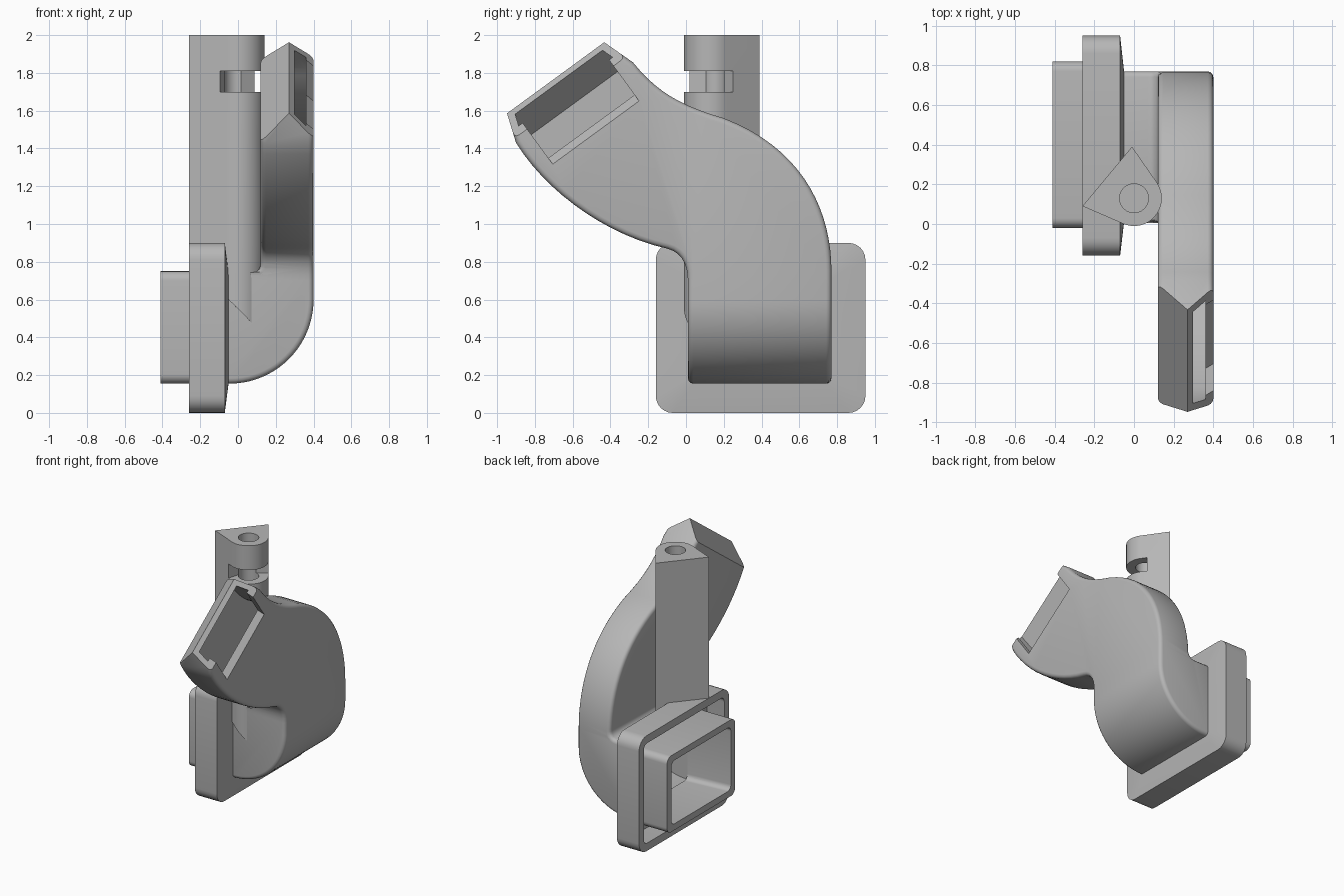
import bpy, bmesh, math
from mathutils import Vector
from mathutils.geometry import interpolate_bezier

cube = bpy.data.objects.get("Cube")
if cube:
    bpy.data.objects.remove(cube, do_unlink=True)

grey = bpy.data.materials.new("plain_grey")
grey.use_nodes = True
grey.diffuse_color = (0.47, 0.47, 0.47, 1)
grey.node_tree.nodes["Principled BSDF"].inputs["Base Color"].default_value = (0.47, 0.47, 0.47, 1)

helpers = []


def loft(name, loops, helper=False):
    """Closed solid skinned through loops of equal length."""
    bm = bmesh.new()
    rings = [[bm.verts.new(p) for p in loop] for loop in loops]
    n = len(rings[0])
    for a, b in zip(rings, rings[1:]):
        for i in range(n):
            j = (i + 1) % n
            bm.faces.new((a[i], a[j], b[j], b[i]))
    bm.faces.new(rings[0])
    bm.faces.new(rings[-1])
    bmesh.ops.recalc_face_normals(bm, faces=bm.faces)
    mesh = bpy.data.meshes.new(name)
    bm.to_mesh(mesh)
    bm.free()
    mesh.materials.append(grey)
    obj = bpy.data.objects.new(name, mesh)
    bpy.context.scene.collection.objects.link(obj)
    if helper:
        obj.hide_render = True
        helpers.append(obj)
    return obj


def bake(obj):
    bpy.context.view_layer.update()
    ev = obj.evaluated_get(bpy.context.evaluated_depsgraph_get())
    mesh = bpy.data.meshes.new_from_object(ev)
    obj.modifiers.clear()
    obj.data = mesh


def combine(obj, other, operation="DIFFERENCE"):
    mod = obj.modifiers.new("combine", "BOOLEAN")
    mod.operation = operation
    mod.solver = "EXACT"
    mod.object = other
    bake(obj)


def along_x(pts, x):
    return [(x, p[0], p[1]) for p in pts]


def along_y(pts, y):
    return [(p[0], y, p[1]) for p in pts]


def along_z(pts, z):
    return [(p[0], p[1], z) for p in pts]


def arc(cx, cy, r, a0, a1, n):
    angles = [math.radians(a0 + (a1 - a0) * i / n) for i in range(n + 1)]
    return [(cx + r * math.cos(a), cy + r * math.sin(a)) for a in angles]


def rounded(x, y0, y1, z0, z1, r):
    pts = []
    corners = ((y1 - r, z1 - r), (y0 + r, z1 - r), (y0 + r, z0 + r), (y1 - r, z0 + r))
    for i, (cy, cz) in enumerate(corners):
        pts += arc(cy, cz, r, 90 * i, 90 * i + 90, 6)
    return along_x(pts, x)


def bezier(a, b, c, d, n):
    return [tuple(p[:2]) for p in interpolate_bezier(*(Vector((*q, 0)) for q in (a, b, c, d)), n)]


def inset(pts, d):
    out = []
    for i, p in enumerate(pts):
        p = Vector(p)
        e1 = (p - Vector(pts[i - 1])).normalized()
        e2 = (Vector(pts[(i + 1) % len(pts)]) - p).normalized()
        n1, n2 = Vector((-e1.y, e1.x)), Vector((-e2.y, e2.x))
        out.append(tuple(p + (n1 + n2) * d / (1 + n1.dot(n2))))
    return out


# Side outline of the duct (y, z)
side = [(0.01, 0.05), (0.77, 0.05)]
side += bezier((0.77, 0.75), (0.77, 1.07), (0.62, 1.40), (0.2, 1.56), 18)
side += bezier((0.2, 1.56), (0.0, 1.62), (-0.14, 1.68), (-0.28, 1.855), 12)[1:]
side += [(-0.467, 1.986), (-0.96, 1.626)]
side += bezier((-0.9, 1.43), (-0.74, 1.17), (-0.42, 0.94), (-0.1, 0.87), 14)
side += bezier((-0.1, 0.87), (-0.02, 0.85), (0.01, 0.78), (0.01, 0.7), 8)[1:]


def elbow(t, x0):
    """Front outline of the duct (x, z), thinned by t."""
    pts = [(x0, 0.155 + t)] + arc(-0.045, 0.6, 0.445 - t, -90, 0, 20)
    pts += [(0.4 - t, 2.2), (0.12 + t, 2.2)]
    pts += arc(0.07 + t, 0.79 - t, 0.05, 0, -90, 5)
    return pts + [(x0, 0.74 - t)]


def duct_solid(name, t, x0, helper=False):
    outline = inset(side, t) if t else side
    body = loft(name, [along_x(outline, -0.3), along_x(outline, 0.6)], helper)
    bend = loft("bend", [along_y(elbow(t, x0), -1.2), along_y(elbow(t, x0), 1.2)], True)
    combine(body, bend, "INTERSECT")
    return body


def nozzle_cutter(pts, u0, u1):
    """Prism across the nozzle: pts are (x, distance along flow)."""
    def place(x, s, u):
        return (x, 0.807 * u - 0.59 * s, 0.59 * u + 0.807 * s)
    return loft("nozzle_cutter", [[place(x, s, u) for x, s in pts] for u in (u0, u1)], True)


# Hollow inside of the duct, with the slanted deflector at its end
cavity = duct_solid("cavity", 0.04, -0.06, True)
combine(cavity, nozzle_cutter([(0.05, 1.563), (0.4, 1.913), (0.4, 2.1), (0.05, 2.1)], -0.2, 1.1))
inlet = loft("inlet", [rounded(-0.45, 0.03, 0.77, 0.205, 0.7, 0.04),
                       rounded(-0.04, 0.055, 0.725, 0.2, 0.695, 0.04)], True)

# Curved duct with softened edges and a side outlet
duct = duct_solid("duct", 0, -0.1)
bevel = duct.modifiers.new("soft_edges", "BEVEL")
bevel.width = 0.028
bevel.segments = 3
bevel.limit_method = "ANGLE"
bevel.angle_limit = math.radians(50)
bevel.use_clamp_overlap = False
bake(duct)
combine(duct, nozzle_cutter([(0.05, 1.62), (0.27, 1.84), (0.45, 1.66), (0.45, 2.1), (0.05, 2.1)], -0.2, 1.1))
combine(duct, cavity)
combine(duct, inlet)
combine(duct, nozzle_cutter([(0.33, 1.55), (0.44, 1.44), (0.44, 2.1), (0.33, 2.1)], 0.208, 0.774))

# Mounting flange with a recess behind
flange = loft("flange", [rounded(-0.26, -0.16, 0.95, 0, 0.9, 0.09),
                         rounded(-0.07, -0.16, 0.95, 0, 0.9, 0.09),
                         rounded(-0.05, 0.01, 0.77, 0.155, 0.74, 0.03)])
recess = loft("recess", [rounded(-0.3, -0.1, 0.89, 0.06, 0.84, 0.04),
                         rounded(-0.11, -0.1, 0.89, 0.06, 0.84, 0.04)], True)
combine(flange, recess)
combine(flange, inlet)

# Inlet tube
tube = loft("inlet_tube", [rounded(x, -0.02, 0.82, 0.155, 0.75, 0.05) for x in (-0.41, -0.09)])
combine(tube, inlet)

# Upright post with a slanted foot, screw hole and nut slot
foot = [(-0.26, 0.09)] + arc(0, 0.13, 0.14, 246.5, 394.8, 24) + [(-0.01, 0.39)]
post = loft("post", [[(x, y, 0.55 - x) for x, y in foot], along_z(foot, 2.0)])
hole = arc(0, 0.13, 0.073, 0, 345, 23)
slot = [(-0.115, -0.045), (-0.054, 0.155), (0.133, 0.279), (0.3, 0.1), (0.1, -0.15)]
for name, pts, z0, z1 in (("hole", hole, 1.3, 2.1), ("slot", slot, 1.7, 1.81)):
    combine(post, loft(name, [along_z(pts, z0), along_z(pts, z1)], True))
for cutter in (recess, cavity, inlet):
    combine(post, cutter)

for obj in helpers:
    bpy.data.objects.remove(obj, do_unlink=True)

# Smooth curved faces, keep crisp edges
bpy.ops.object.select_all(action="DESELECT")
for obj in (duct, flange, tube, post):
    obj.select_set(True)
bpy.context.view_layer.objects.active = duct
bpy.ops.object.shade_smooth_by_angle(angle=math.radians(32))
